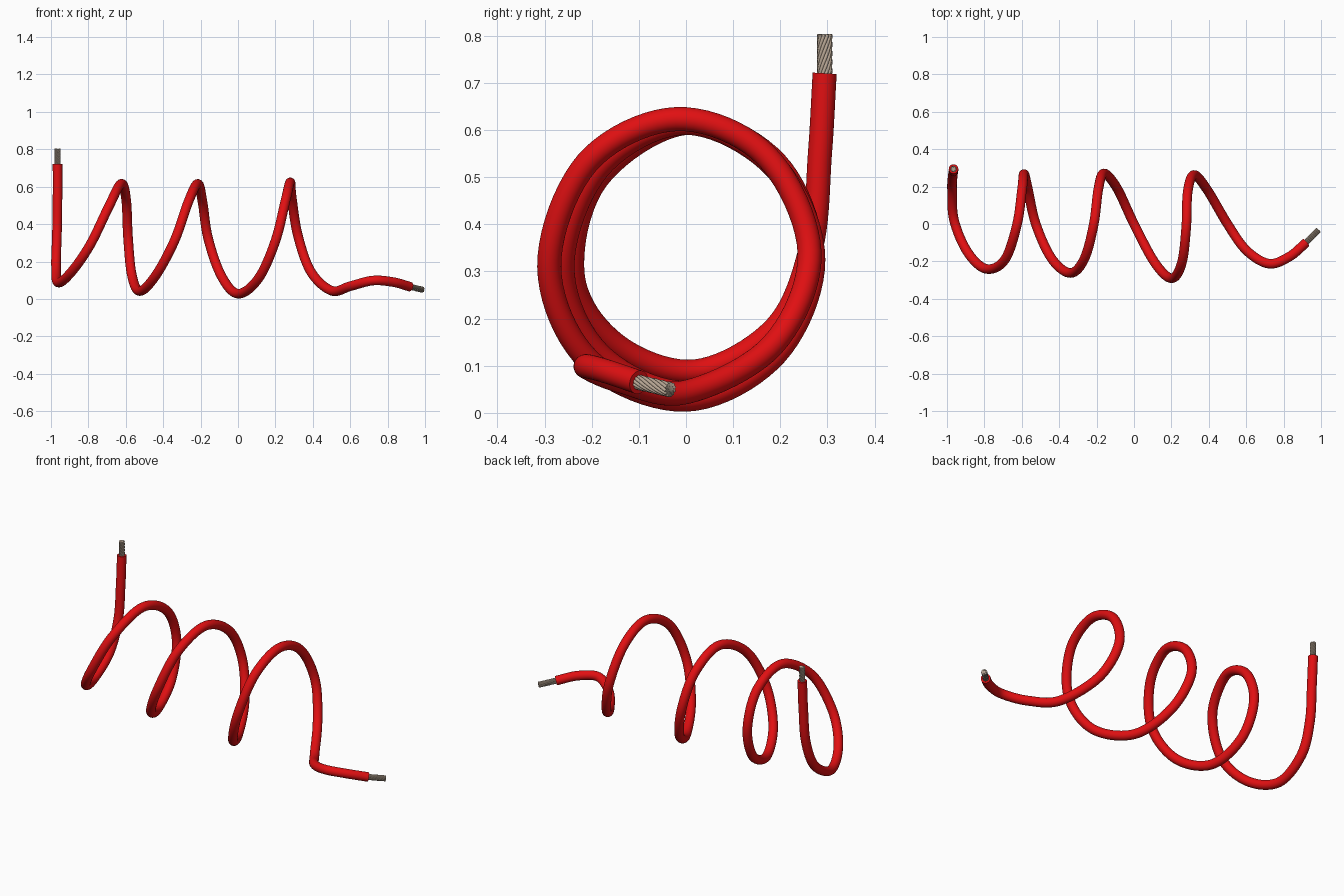
import bpy, bmesh, math
from mathutils import Vector

if "Cube" in bpy.data.objects:
    bpy.data.objects.remove(bpy.data.objects["Cube"])


def material(name, rgb):
    m = bpy.data.materials.new(name)
    m.diffuse_color = (*rgb, 1)
    m.use_nodes = True
    m.node_tree.nodes["Principled BSDF"].inputs["Base Color"].default_value = m.diffuse_color
    return m


RED = material("red_insulation", (0.75, 0.005, 0.006))
BARE = material("bare_wire", (0.50, 0.40, 0.31))


def spline(pts, steps):
    """Smooth Catmull-Rom path through the points."""
    p = [Vector(v) for v in pts]
    p = [2 * p[0] - p[1]] + p + [2 * p[-1] - p[-2]]
    out = []
    for i in range(1, len(p) - 2):
        a, b, c, d = p[i - 1:i + 3]
        for s in range(steps):
            t = s / steps
            out.append(0.5 * (2 * b + (c - a) * t + (2 * a - 5 * b + 4 * c - d) * t * t
                              + (3 * b - a - 3 * c + d) * t ** 3))
    return out + [p[-2]]


def sweep(bm, path, radius, sides):
    """Round capped tube along a path, carried without twisting."""
    rings, n = [], None
    for i, p in enumerate(path):
        t = (path[min(i + 1, len(path) - 1)] - path[max(i - 1, 0)]).normalized()
        n = t.orthogonal() if n is None else n - t * n.dot(t)
        n.normalize()
        b = t.cross(n)
        angles = [2 * math.pi * k / sides for k in range(sides)]
        rings.append([bm.verts.new(p + radius * (math.cos(a) * n + math.sin(a) * b)) for a in angles])
    for r0, r1 in zip(rings, rings[1:]):
        for k in range(sides):
            j = (k + 1) % sides
            bm.faces.new((r0[k], r0[j], r1[j], r1[k]))
    bm.faces.new(rings[0][::-1])
    bm.faces.new(rings[-1])


def finish(bm, name, mat):
    me = bpy.data.meshes.new(name)
    bm.to_mesh(me)
    bm.free()
    me.materials.append(mat)
    ob = bpy.data.objects.new(name, me)
    bpy.context.collection.objects.link(ob)
    bpy.context.view_layer.objects.active = ob
    ob.select_set(True)
    bpy.ops.object.shade_smooth_by_angle(angle=math.radians(40))
    ob.select_set(False)


# Coiled insulation: upright end, three loops, trailing end
COIL = [
    (-.965, .294, .72), (-.965, .284, .55), (-.968, .265, .35), (-.973, .19, .18),
    (-.962, .02, .088), (-.89, -.15, .145), (-.79, -.24, .29), (-.69, -.19, .495),
    (-.625, 0, .615), (-.598, .19, .53), (-.588, .267, .33), (-.568, .19, .13),
    (-.525, 0, .042), (-.44, -.185, .125), (-.34, -.262, .31), (-.265, -.185, .52),
    (-.215, 0, .615), (-.19, .19, .52), (-.16, .27, .325), (-.09, .19, .125),
    (0, 0, .028), (.11, -.205, .11), (.2, -.29, .31), (.255, -.21, .53),
    (.279, -.02, .623), (.287, .17, .545), (.32, .262, .34), (.39, .185, .145),
    (.5, 0, .044), (.6, -.14, .068), (.72, -.212, .098), (.83, -.175, .09), (.92, -.1, .065),
]
bm = bmesh.new()
sweep(bm, spline(COIL, 10), 0.0255, 32)
finish(bm, "coiled_insulation", RED)


# Twisted bare strands at both ends
def strands(name, start, end, turns=0.5):
    start, end = Vector(start), Vector(end)
    axis = (end - start).normalized()
    n = axis.orthogonal().normalized()
    b = axis.cross(n)
    bm = bmesh.new()
    for count, ring, thick in ((1, 0, .0045), (6, .0065, .0036), (11, .0125, .0038)):
        for k in range(count):
            path = []
            for i in range(17):
                a = 2 * math.pi * (k / count + turns * i / 16)
                path.append(start.lerp(end, i / 16) + ring * (math.cos(a) * n + math.sin(a) * b))
            sweep(bm, path, thick, 10)
    finish(bm, name, BARE)


strands("upright_strands", (-.965, .294, .70), (-.965, .294, .802))
strands("trailing_strands", (.906, -.114, .068), (.986, -.033, .049))
